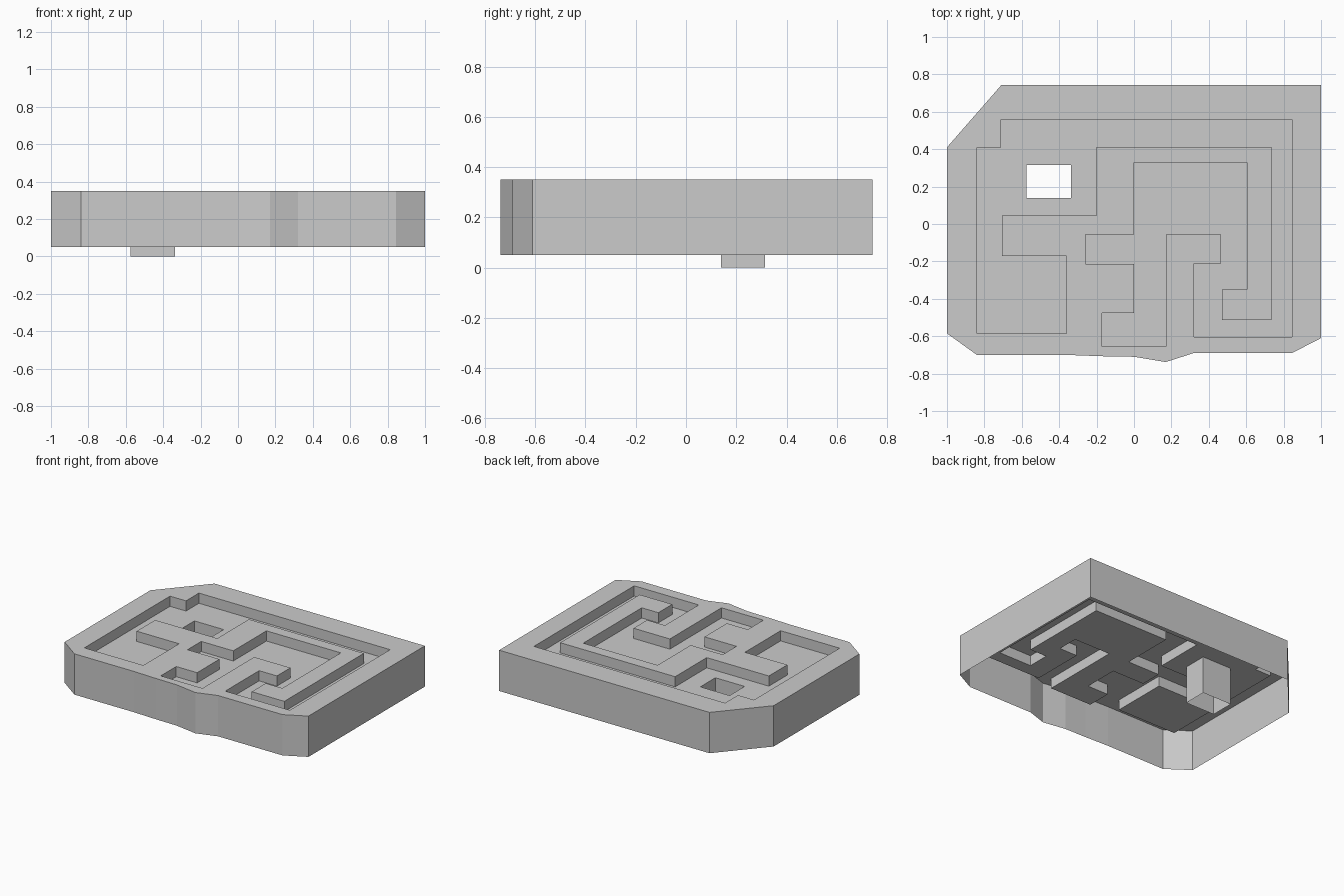
import bpy, bmesh
from mathutils import Vector
from mathutils.geometry import tessellate_polygon

if "Cube" in bpy.data.objects:
    bpy.data.objects.remove(bpy.data.objects["Cube"])

TOP, SKIRT, FLOOR, BASE = 0.35, 0.05, 0.275, 0.0

# plan outlines
outer = [(-1, .41), (-.71, .742), (1, .742), (1, -.61), (.845, -.69), (.32, -.69),
         (.17, -.738), (0, -.71), (-.17, -.707), (-.36, -.70), (-.84, -.70), (-1, -.585)]
corridor = [(-.84, .41), (-.71, .41), (-.71, .56), (.845, .56), (.845, -.605), (.32, -.605),
            (.32, -.212), (.465, -.212), (.465, -.055), (.17, -.055), (.17, -.655),
            (-.17, -.655), (-.17, -.475), (0, -.475), (0, -.215), (-.26, -.215),
            (-.26, -.055), (0, -.055), (0, .33), (.605, .33), (.605, -.35), (.47, -.35),
            (.47, -.512), (.735, -.512), (.735, .412), (-.2, .412), (-.2, .045),
            (-.705, .045), (-.705, -.17), (-.36, -.17), (-.36, -.585), (-.84, -.585)]
shaft = [(-.575, .14), (-.575, .315), (-.337, .315), (-.337, .14)]

bm = bmesh.new()


def ring(points, z):
    return [bm.verts.new((x, y, z)) for x, y in points]


def wall(a, b):
    n = len(a)
    for i in range(n):
        j = (i + 1) % n
        bm.faces.new((a[i], a[j], b[j], b[i]))


def deck(border, hole):
    # flat plate between two rings
    verts = border + hole
    loops = [[Vector((v.co.x, v.co.y, 0)) for v in loop] for loop in (border, hole)]
    for tri in tessellate_polygon(loops):
        bm.faces.new([verts[i] for i in tri])


outer_top, outer_low = ring(outer, TOP), ring(outer, SKIRT)
path_top, path_low = ring(corridor, TOP), ring(corridor, FLOOR)
shaft_top, shaft_low = ring(shaft, FLOOR), ring(shaft, BASE)

wall(outer_top, outer_low)      # outer skirt, open underneath
deck(outer_top, path_top)       # raised rim and dividers
wall(path_top, path_low)        # corridor sides
deck(path_low, shaft_top)       # corridor floor
wall(shaft_top, shaft_low)      # open shaft through the floor

# consistent normals with the decks facing up
bmesh.ops.recalc_face_normals(bm, faces=bm.faces)
bm.normal_update()
if sum(f.normal.z * f.calc_area() for f in bm.faces) < 0:
    bmesh.ops.reverse_faces(bm, faces=bm.faces)
bmesh.ops.dissolve_limit(bm, angle_limit=0.01, verts=[],
                         edges=[e for e in bm.edges if len(e.link_faces) == 2
                                and e.calc_face_angle(0) < 0.001
                                and abs(e.link_faces[0].normal.z) > .9])

mesh = bpy.data.meshes.new("maze_floor_plate")
bm.to_mesh(mesh)
bm.free()
obj = bpy.data.objects.new("maze_floor_plate", mesh)
bpy.context.collection.objects.link(obj)
